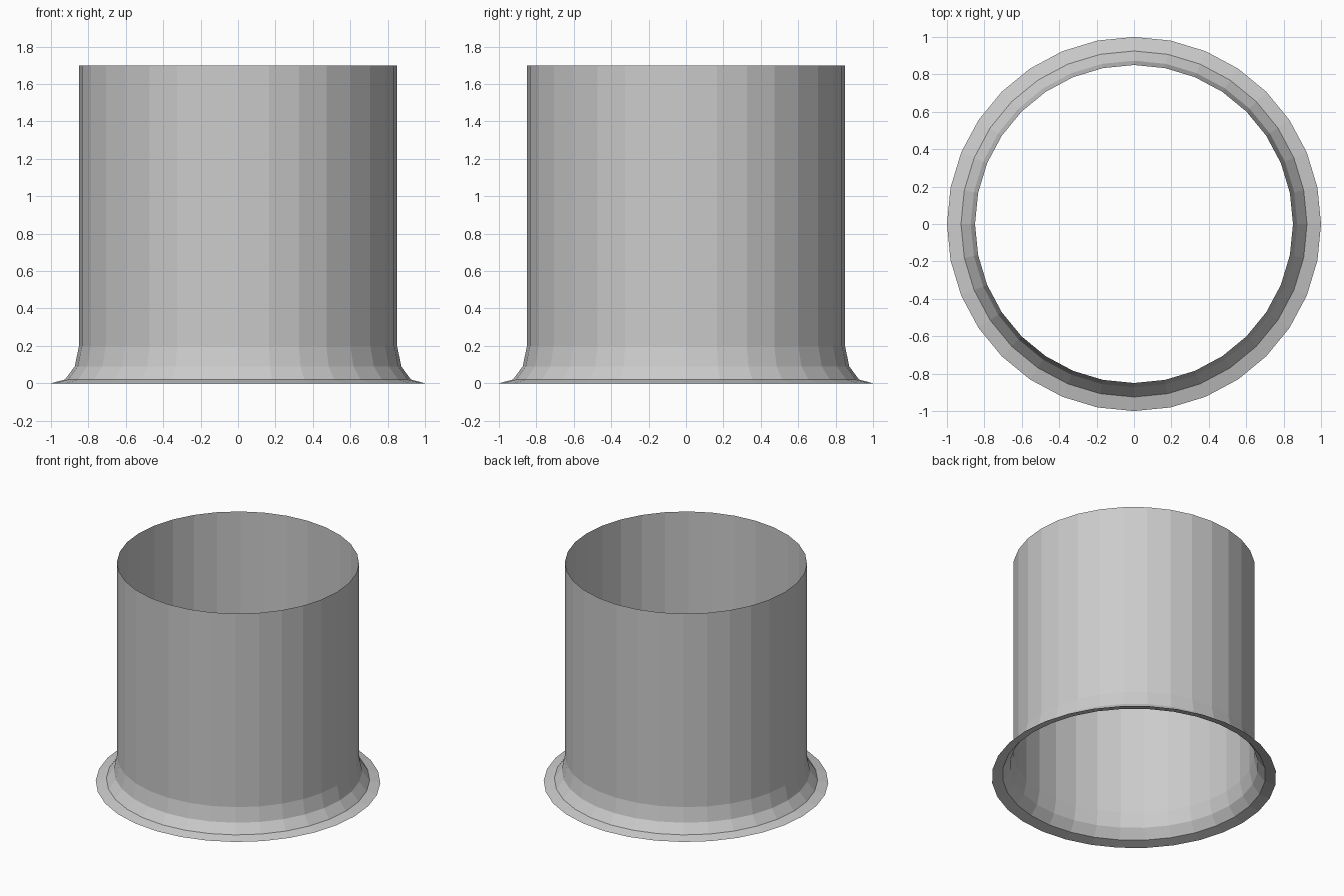
import bpy, bmesh
from math import cos, sin, tau

if "Cube" in bpy.data.objects:
    bpy.data.objects.remove(bpy.data.objects["Cube"])

SIDES = 32
# Profile (radius, height): flared foot rising into a straight open tube
PROFILE = [(1.0, 0.0), (0.925, 0.02), (0.873, 0.09), (0.85, 0.2), (0.85, 1.7)]


def lathe(name, profile, sides):
    bm = bmesh.new()
    rings = [[bm.verts.new((r * cos(tau * i / sides), r * sin(tau * i / sides), z))
              for i in range(sides)] for r, z in profile]
    for low, high in zip(rings, rings[1:]):
        for i in range(sides):
            j = (i + 1) % sides
            bm.faces.new((low[i], low[j], high[j], high[i]))
    mesh = bpy.data.meshes.new(name)
    bm.to_mesh(mesh)
    bm.free()
    obj = bpy.data.objects.new(name, mesh)
    bpy.context.collection.objects.link(obj)
    return obj


# Single-walled tube, open at both ends
lathe("flared_tube", PROFILE, SIDES)
